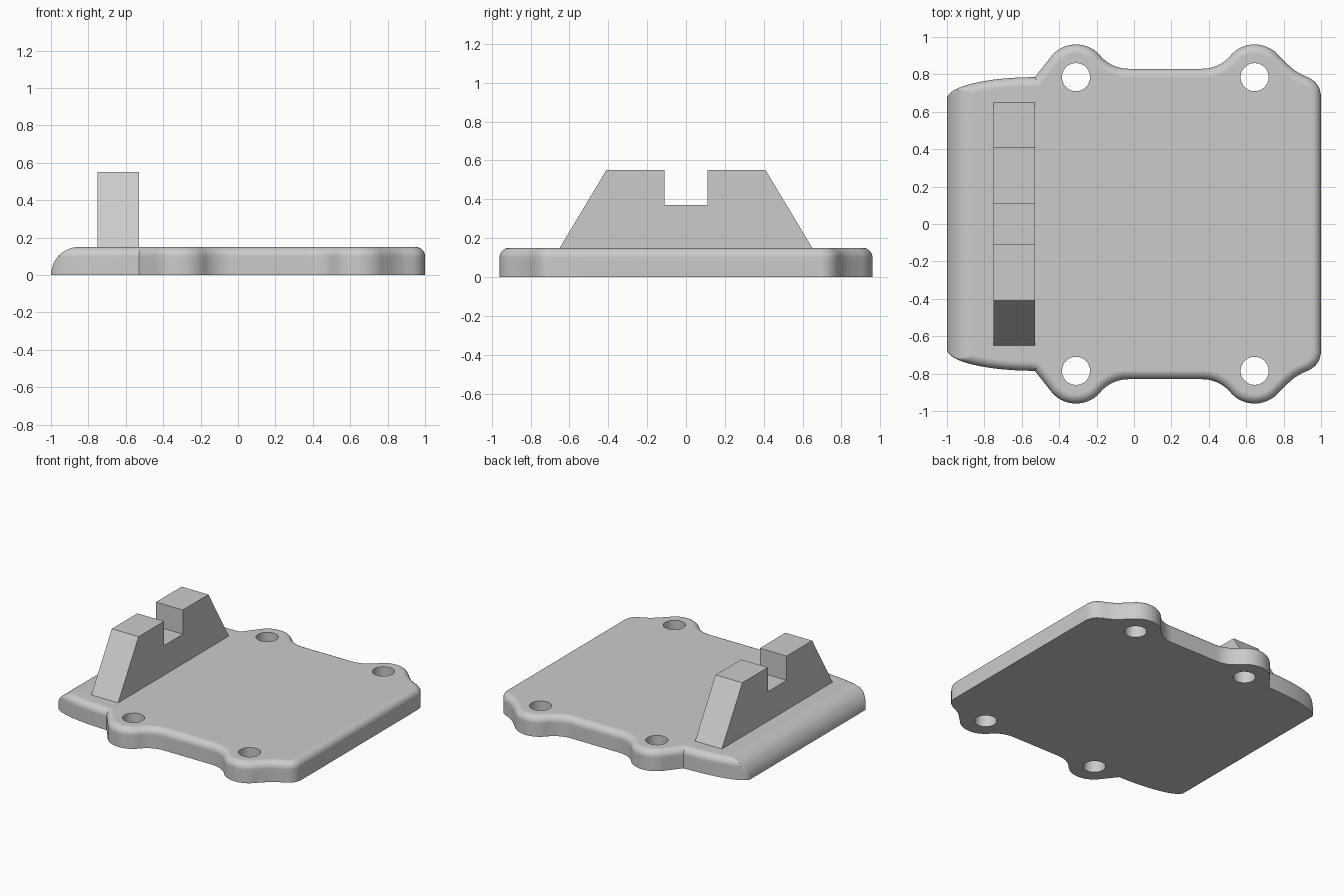
import bpy
import bmesh
from math import sin, cos, radians, sqrt, pi
from mathutils import Vector

HEIGHT = 0.15
FILLET = 0.05
HOLES = [(x, y) for x in (-0.31, 0.645) for y in (-0.785, 0.785)]

cube = bpy.data.objects.get("Cube")
if cube:
    bpy.data.objects.remove(cube, do_unlink=True)

# One plain grey for everything
GREY = (0.6, 0.6, 0.6, 1)
grey = bpy.data.materials.new("plain grey")
grey.use_nodes = True
grey.diffuse_color = GREY
grey.node_tree.nodes["Principled BSDF"].inputs["Base Color"].default_value = GREY


def add_object(name, bm):
    bmesh.ops.recalc_face_normals(bm, faces=bm.faces)
    mesh = bpy.data.meshes.new(name)
    bm.to_mesh(mesh)
    bm.free()
    mesh.materials.append(grey)
    obj = bpy.data.objects.new(name, mesh)
    bpy.context.collection.objects.link(obj)
    return obj


def activate(obj):
    bpy.ops.object.select_all(action='DESELECT')
    obj.select_set(True)
    bpy.context.view_layer.objects.active = obj


def arc(cx, cy, rx, ry, start, end, steps):
    angles = [radians(start + (end - start) * i / steps) for i in range(steps + 1)]
    return [Vector((cx + rx * cos(a), cy + ry * sin(a))) for a in angles]


def inset(points, distance):
    """Move a counterclockwise outline inwards with mitred corners."""
    result = []
    for i, p in enumerate(points):
        d1 = (p - points[i - 1]).normalized()
        d2 = (points[(i + 1) % len(points)] - p).normalized()
        n1, n2 = Vector((-d1.y, d1.x)), Vector((-d2.y, d2.x))
        result.append(p + (n1 + n2) * distance / max(1 + n1.dot(n2), 0.4))
    return result


# Plate outline: back half from right to left, then mirrored
half = [Vector(p) for p in ((1, 0.69), (0.99, 0.73), (0.97, 0.758), (0.94, 0.78),
                            (0.90, 0.797), (0.86, 0.82), (0.82, 0.855))]
half += arc(0.645, 0.79, 0.17, 0.17, 40, 140, 20)
half += arc(0.365, 1.027, 0.197, 0.197, -40, -90, 10)[1:]
half += arc(-0.03, 1.027, 0.197, 0.197, 270, 220, 10)
half += arc(-0.31, 0.79, 0.17, 0.17, 40, 140, 20)[1:]
half += arc(-0.53, 0.67, 0.47, 0.115, 90, 180, 32)
outline = half + [Vector((p.x, -p.y)) for p in reversed(half)]

# Plate: stacked rings with a small top fillet and a large round on the left end
levels = [(0, 0.02 * i) for i in range(5)]
for i in range(9):
    a = i / 8 * pi / 2
    levels.append((FILLET * (1 - cos(a)), HEIGHT - FILLET + FILLET * sin(a)))
bm = bmesh.new()
rings = []
for distance, z in levels:
    left_end = -1 + HEIGHT * (1 - sqrt(max(0, 1 - (z / HEIGHT) ** 2)))
    rings.append([bm.verts.new((max(p.x, left_end), p.y, z))
                  for p in inset(outline, distance)])
for low, high in zip(rings, rings[1:]):
    for i in range(len(low)):
        bm.faces.new((low[i - 1], low[i], high[i], high[i - 1]))
bm.faces.new(rings[0])
bm.faces.new(rings[-1])
plate = add_object("base_plate", bm)

# Screw holes through the four lobes
bm = bmesh.new()
for x, y in HOLES:
    made = bmesh.ops.create_cone(bm, cap_ends=True, segments=48, radius1=0.075,
                                 radius2=0.075, depth=1)
    bmesh.ops.translate(bm, verts=made["verts"], vec=(x, y, 0))
cutter = add_object("hole_cutter", bm)
cutter.hide_render = True
cut = plate.modifiers.new("holes", 'BOOLEAN')
cut.operation = 'DIFFERENCE'
cut.solver = 'EXACT'
cut.object = cutter
activate(plate)
bpy.ops.object.modifier_apply(modifier=cut.name)
bpy.data.objects.remove(cutter, do_unlink=True)
bpy.ops.object.shade_smooth_by_angle(angle=radians(30))
plate.modifiers.new("even shading", 'WEIGHTED_NORMAL').keep_sharp = True

# Notched upright with sloping ends
side = [(0.65, HEIGHT), (0.41, 0.55), (0.11, 0.55), (0.11, 0.37)]
profile = side + [(-y, z) for y, z in reversed(side)]
bm = bmesh.new()
face = bm.faces.new([bm.verts.new((-0.75, y, z)) for y, z in profile])
grown = bmesh.ops.extrude_face_region(bm, geom=[face], use_keep_orig=True)
bmesh.ops.translate(bm, vec=(0.22, 0, 0),
                    verts=[g for g in grown["geom"] if isinstance(g, bmesh.types.BMVert)])
add_object("notched_upright", bm)
